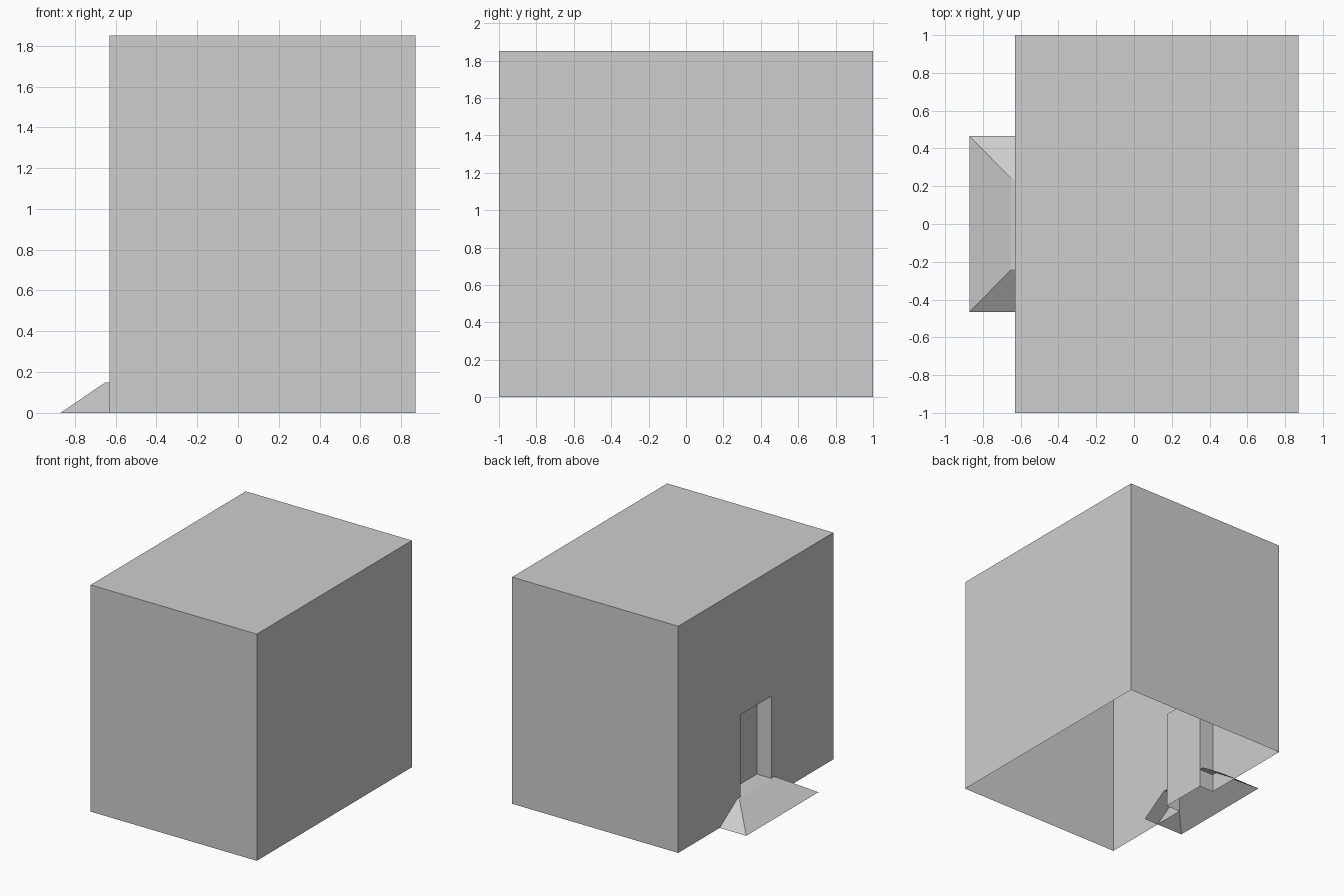
import bpy
import bmesh

if "Cube" in bpy.data.objects:
    bpy.data.objects.remove(bpy.data.objects["Cube"], do_unlink=True)

GREY = (0.62, 0.62, 0.62, 1.0)
grey = bpy.data.materials.new("plain_grey")
grey.use_nodes = True
grey.diffuse_color = GREY
grey.node_tree.nodes["Principled BSDF"].inputs["Base Color"].default_value = GREY

# Main dimensions
WALL_X, FAR_X, HALF_Y, TOP = -0.63, 0.87, 1.0, 1.85
BACK_X = -0.50                      # depth of the doorway recess
DOOR_HALF, DOOR_TOP = 0.20, 0.82


def make_part(name, bm):
    """Turn a bmesh into a flat-shaded grey object."""
    bmesh.ops.remove_doubles(bm, verts=bm.verts, dist=0.0001)
    mesh = bpy.data.meshes.new(name)
    bm.to_mesh(mesh)
    bm.free()
    mesh.materials.append(grey)
    obj = bpy.data.objects.new(name, mesh)
    bpy.context.collection.objects.link(obj)
    return obj


def face(bm, points):
    return bm.faces.new([bm.verts.new(p) for p in points])


# Building shell: box, open underneath, with a doorway cut in one side
bm = bmesh.new()
bmesh.ops.create_cube(bm, size=1)
for v in bm.verts:
    v.co.x = FAR_X if v.co.x > 0 else WALL_X
    v.co.y *= 2 * HALF_Y
    v.co.z = TOP if v.co.z > 0 else 0
bm.normal_update()
removed = [f for f in bm.faces if f.normal.z < -0.5 or f.normal.x < -0.5]
bmesh.ops.delete(bm, geom=removed, context="FACES")

door = [(DOOR_HALF, 0), (DOOR_HALF, DOOR_TOP),
        (-DOOR_HALF, DOOR_TOP), (-DOOR_HALF, 0)]
outline = [(-HALF_Y, 0), (-HALF_Y, TOP), (HALF_Y, TOP), (HALF_Y, 0)]
face(bm, [(WALL_X, y, z) for y, z in outline + door])

# Doorway recess: jambs, lintel and closed door
for (y0, z0), (y1, z1) in zip(door, door[1:]):
    face(bm, [(WALL_X, y0, z0), (WALL_X, y1, z1),
              (BACK_X, y1, z1), (BACK_X, y0, z0)])
face(bm, [(BACK_X, y, z) for y, z in door])
bmesh.ops.remove_doubles(bm, verts=bm.verts, dist=0.0001)
bmesh.ops.recalc_face_normals(bm, faces=bm.faces)
make_part("building_shell", bm)

# Entrance ramp: three slopes and a flat landing, hollow underneath
FOOT_X, FOOT_Y = -0.87, 0.465
LAND_X, LAND_Y, LAND_Z = -0.65, 0.24, 0.15
bm = bmesh.new()
face(bm, [(LAND_X, -LAND_Y, LAND_Z), (BACK_X, -LAND_Y, LAND_Z),
          (BACK_X, LAND_Y, LAND_Z), (LAND_X, LAND_Y, LAND_Z)])
face(bm, [(FOOT_X, FOOT_Y, 0), (FOOT_X, -FOOT_Y, 0),
          (LAND_X, -LAND_Y, LAND_Z), (LAND_X, LAND_Y, LAND_Z)])
for s in (-1, 1):
    side = [(FOOT_X, s * FOOT_Y, 0), (BACK_X, s * FOOT_Y, 0),
            (BACK_X, s * LAND_Y, LAND_Z), (LAND_X, s * LAND_Y, LAND_Z)]
    face(bm, side if s < 0 else side[::-1])
make_part("entrance_ramp", bm)
